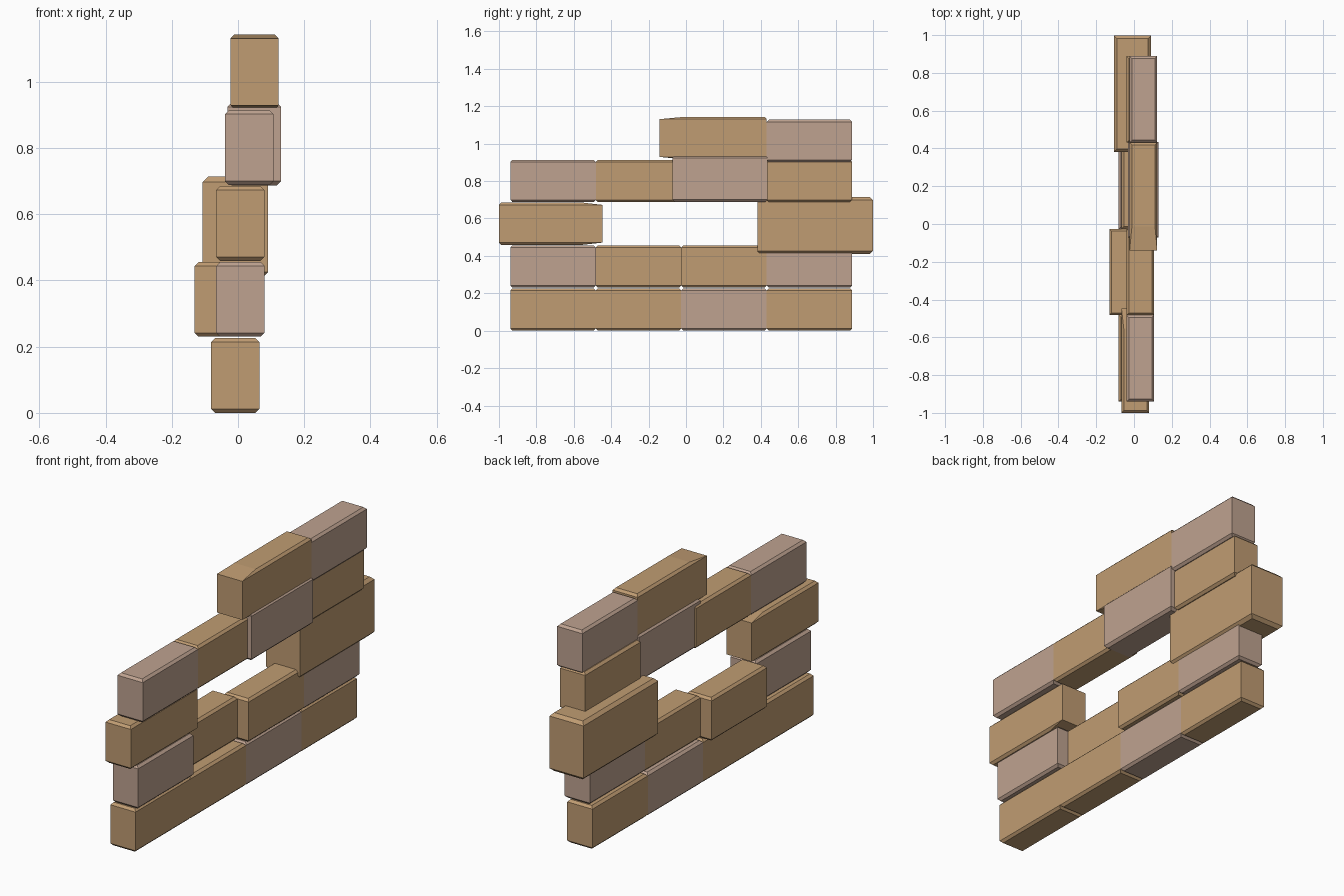
import bpy
import bmesh

cube = bpy.data.objects.get("Cube")
if cube:
    bpy.data.objects.remove(cube, do_unlink=True)


def material(name, color):
    mat = bpy.data.materials.new(name)
    mat.use_nodes = True
    mat.diffuse_color = (*color, 1)
    bsdf = next(n for n in mat.node_tree.nodes if n.type == "BSDF_PRINCIPLED")
    bsdf.inputs["Base Color"].default_value = (*color, 1)
    return mat


TAN = material("tan stone", (0.53, 0.335, 0.17))
PINK = material("pinkish stone", (0.52, 0.365, 0.28))

WIDTH, LENGTH, HEIGHT, CHAMFER = 0.146, 0.457, 0.226, 0.012


def brick(name, mat, x, y, z, scale=1.0, stretch_front=0.0, stretch_back=0.0):
    """Brick with chamfered top and bottom rims; x, y are its centre, z its base.
    Stretching pulls an end wall outward and leaves the cap rims in place."""
    w, l = WIDTH * scale / 2, LENGTH * scale / 2
    h, c = HEIGHT * scale, CHAMFER * scale
    bm = bmesh.new()
    rings = []
    for level, inset in ((0, c), (c, 0), (h - c, 0), (h, c)):
        front, back = (0, 0) if inset else (stretch_front, stretch_back)
        a, n, f = w - inset, -l + inset - front, l - inset + back
        rings.append([bm.verts.new((x + px, y + py, z + level))
                      for px, py in ((-a, n), (a, n), (a, f), (-a, f))])
    for low, high in zip(rings, rings[1:]):
        for i in range(4):
            j = (i + 1) % 4
            bm.faces.new((low[i], low[j], high[j], high[i]))
    bm.faces.new(rings[0][::-1])
    bm.faces.new(rings[-1])
    mesh = bpy.data.meshes.new(name)
    bm.to_mesh(mesh)
    bm.free()
    mesh.materials.append(mat)
    obj = bpy.data.objects.new(name, mesh)
    bpy.context.collection.objects.link(obj)


# Column centres from front to back
COLS = [-0.711 + 0.457 * i for i in range(4)]

# Bottom course
for i, mat in enumerate((TAN, TAN, PINK, TAN)):
    brick(f"bottom_course_brick_{i + 1}", mat, -0.008, COLS[i], 0)

# Second course, with one brick pushed out of line
for i, (mat, x) in enumerate(((PINK, 0.007), (TAN, -0.058), (TAN, 0.007), (PINK, 0.007))):
    brick(f"second_course_brick_{i + 1}", mat, x, COLS[i], 0.23)

# Middle course, leaving the window gap between its two bricks
brick("window_front_brick", TAN, 0.007, -0.771, 0.459, stretch_back=0.095)
brick("window_back_block", TAN, -0.008, 0.69, 0.409, scale=1.35)

# Fourth course, with a larger lintel brick
for i, mat in ((0, PINK), (1, TAN), (3, TAN)):
    brick(f"fourth_course_brick_{i + 1}", mat, 0.034, COLS[i], 0.688)
brick("lintel_brick", PINK, 0.049, 0.181, 0.687, scale=1.11)

# Top course
brick("top_long_brick", TAN, 0.05, COLS[2], 0.917, stretch_front=0.115)
brick("top_back_brick", PINK, 0.05, COLS[3], 0.902)
